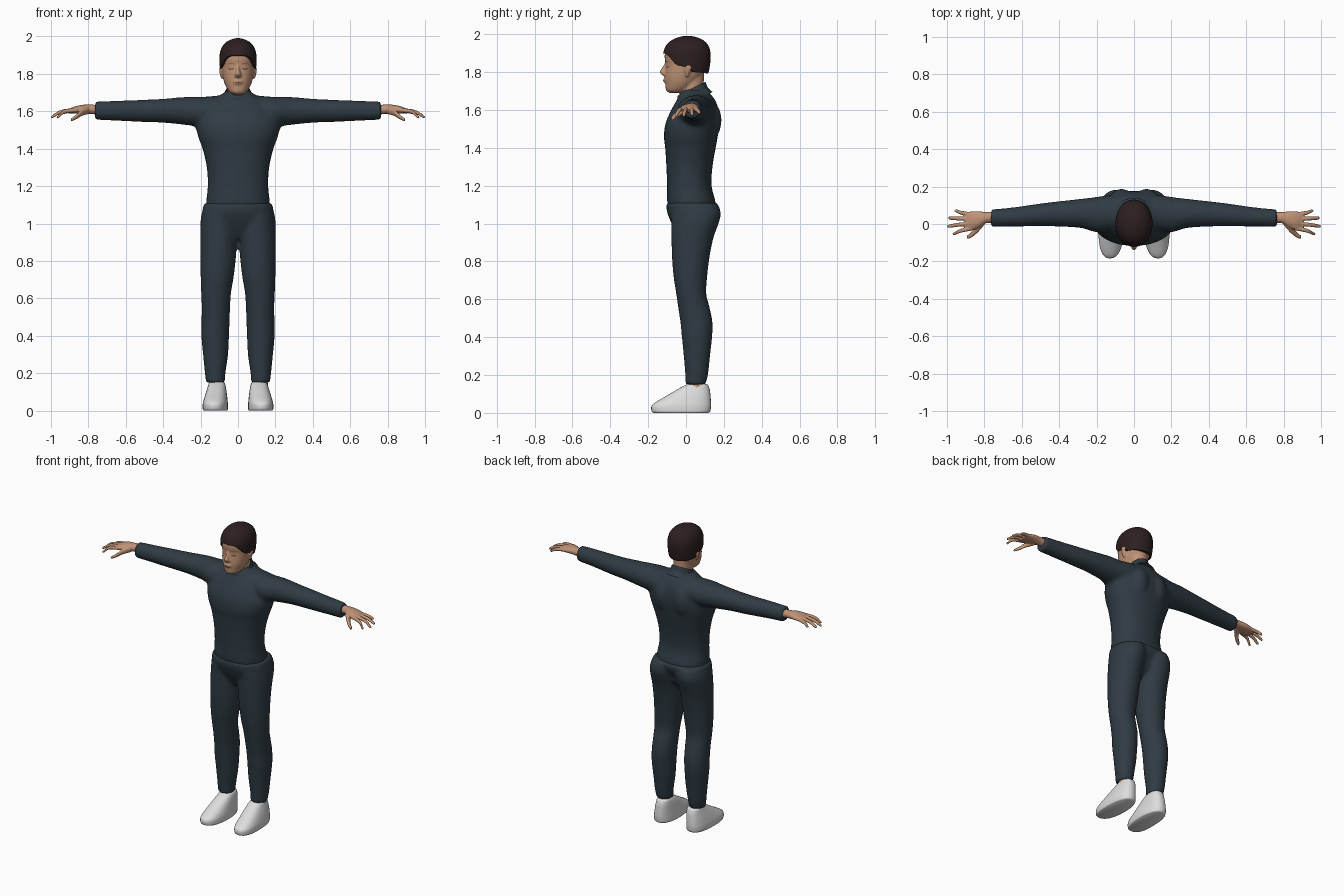
import bpy, bmesh, math
from mathutils import Vector


def material(name, rgb):
    m = bpy.data.materials.new(name)
    m.diffuse_color = (*rgb, 1)
    return m


SUIT = material("dark slate cloth", (0.028, 0.044, 0.056))
SKIN = material("tan skin", (0.52, 0.29, 0.18))
HAIR = material("dark brown hair", (0.026, 0.014, 0.014))
SHOE = material("light grey shoe", (0.72, 0.72, 0.72))
LIP = material("lip", (0.36, 0.16, 0.11))


def add_object(name, bm, mat, angle=50):
    bmesh.ops.recalc_face_normals(bm, faces=bm.faces)
    me = bpy.data.meshes.new(name)
    bm.to_mesh(me)
    bm.free()
    me.materials.append(mat)
    ob = bpy.data.objects.new(name, me)
    bpy.context.collection.objects.link(ob)
    select(ob)
    bpy.ops.object.shade_smooth_by_angle(angle=math.radians(angle))
    return ob


def select(ob):
    bpy.ops.object.select_all(action='DESELECT')
    ob.select_set(True)
    bpy.context.view_layer.objects.active = ob


def spline(secs, steps):
    """Catmull-Rom interpolation of the section tuples."""
    out = []
    for i in range(len(secs) - 1):
        p = [secs[max(i - 1, 0)], secs[i], secs[i + 1], secs[min(i + 2, len(secs) - 1)]]
        for s in range(steps):
            t = s / steps
            out.append([0.5 * (2 * b + (c - a) * t + (2 * a - 5 * b + 4 * c - d) * t * t
                               + (3 * b - a - 3 * c + d) * t ** 3) for a, b, c, d in zip(*p)])
    return out + [list(secs[-1])]


def loft(bm, secs, axis='Z', side=1, n=32, steps=4, power=2.0):
    """Sections: (position on axis, y min, y max, centre across, radius across)."""
    rings = []
    for t, y0, y1, b, rb in spline(secs, steps):
        ring = []
        for k in range(n):
            a = 2 * math.pi * k / n
            c, s = math.cos(a), math.sin(a)
            c = math.copysign(abs(c) ** (2 / power), c)
            s = math.copysign(abs(s) ** (2 / power), s)
            y, w = (y0 + y1) / 2 + s * (y1 - y0) / 2, b + c * rb
            ring.append(bm.verts.new((side * w, y, t) if axis == 'Z' else (side * t, y, w)))
        rings.append(ring)
    for r, q in zip(rings, rings[1:]):
        for k in range(n):
            bm.faces.new((r[k], r[(k + 1) % n], q[(k + 1) % n], q[k]))
    bm.faces.new(rings[0][::-1])
    bm.faces.new(rings[-1])


def fuse(name, bm, mat, voxel, smooth):
    """Blend overlapping lofts into one continuous skin."""
    ob = add_object(name, bm, mat)
    mod = ob.modifiers.new("fuse", 'REMESH')
    mod.mode, mod.voxel_size, mod.use_smooth_shade = 'VOXEL', voxel, True
    mod = ob.modifiers.new("soften", 'SMOOTH')
    mod.factor, mod.iterations = 0.5, smooth
    select(ob)
    bpy.ops.object.convert(target='MESH')
    bpy.ops.object.shade_smooth_by_angle(angle=math.radians(60))
    return ob


# Shirt: torso and two sleeves
bm = bmesh.new()
loft(bm, [(1.07, -.09, .155, 0, .168), (1.12, -.1, .155, 0, .17), (1.2, -.1, .135, 0, .162),
          (1.3, -.104, .14, 0, .167), (1.4, -.11, .157, 0, .19), (1.46, -.117, .168, 0, .212),
          (1.53, -.108, .176, 0, .225), (1.6, -.078, .172, 0, .2), (1.65, -.05, .155, 0, .15),
          (1.69, -.03, .125, 0, .09), (1.71, -.02, .11, 0, .06)], power=2.2)
for s in (1, -1):
    loft(bm, [(.03, -.01, .15, 1.60, .09), (.12, -.035, .155, 1.6, .083), (.2, -.045, .145, 1.597, .08),
              (.28, -.022, .135, 1.602, .075), (.4, -.014, .122, 1.603, .064), (.5, -.012, .11, 1.602, .06),
              (.64, -.014, .09, 1.603, .054), (.765, -.016, .078, 1.603, .049)], 'X', s)
    # shoulder blades
    loft(bm, [(1.4, .08, .11, .07, .02), (1.48, .08, .175, .07, .055), (1.58, .08, .185, .065, .06),
              (1.66, .08, .14, .06, .03)], side=s)
fuse("shirt", bm, SUIT, .011, 7)

# Collar: tilted ring, higher at the back
bm = bmesh.new()
loft(bm, [(1.64, -.06, .14, 0, .105), (1.675, -.045, .115, 0, .078), (1.705, -.045, .105, 0, .068),
          (1.712, -.04, .1, 0, .063), (1.70, -.036, .096, 0, .058)])
for v in bm.verts:
    v.co.z += (v.co.y - .03) * .5
add_object("collar", bm, SUIT)

# Trousers: pelvis and two legs
bm = bmesh.new()
loft(bm, [(.92, -.03, .07, 0, .05), (.97, -.06, .12, 0, .14), (1.02, -.085, .14, 0, .19),
          (1.07, -.102, .165, 0, .19), (1.11, -.103, .17, 0, .181)], power=2.2)
for s in (1, -1):
    loft(bm, [(.15, -.002, .102, .12, .051), (.2, -.004, .116, .122, .055), (.3, -.012, .127, .12, .067),
              (.4, -.022, .138, .122, .074), (.48, -.03, .14, .12, .075), (.56, -.042, .124, .118, .076),
              (.63, -.052, .107, .117, .08), (.72, -.066, .112, .111, .089), (.82, -.074, .124, .106, .095),
              (.92, -.077, .144, .103, .099), (1.0, -.078, .172, .1, .101), (1.05, -.08, .184, .096, .099),
              (1.1, -.07, .172, .09, .09)], side=s)
fuse("trousers", bm, SUIT, .011, 3)

# Hands: palm, four fingers and thumb
for s, label in ((1, "left"), (-1, "right")):
    bm = bmesh.new()
    loft(bm, [(.74, .005, .065, 1.607, .027), (.79, .004, .064, 1.611, .025), (.83, -.02, .068, 1.611, .024),
              (.87, -.032, .068, 1.607, .02), (.905, -.027, .06, 1.6, .012)], 'X', s, 20)
    for tx, ty, tz, by in ((.968, -.052, 1.568, -.022), (.997, -.012, 1.57, .003),
                           (.992, .032, 1.575, .027), (.957, .07, 1.583, .05)):
        mx = (.87 + tx) / 2 + .01
        loft(bm, [(.86, by - .012, by + .012, 1.607, .012),
                  (mx, (by + ty) / 2 - .011, (by + ty) / 2 + .011, 1.598, .011),
                  (tx - .008, ty - .009, ty + .009, tz + .003, .009),
                  (tx + .002, ty - .004, ty + .004, tz, .005)], 'X', s, 12)
    loft(bm, [(.80, -.005, .035, 1.605, .02), (.835, -.045, -.002, 1.593, .018),
              (.865, -.07, -.038, 1.57, .013), (.893, -.082, -.062, 1.554, .008)], 'X', s, 12)
    fuse(label + "_hand", bm, SKIN, .0045, 2)

    # Ankle and shoe
    bm = bmesh.new()
    loft(bm, [(.1, .02, .1, .12, .04), (.2, .015, .095, .12, .038)], n=20, steps=1)
    add_object(label + "_ankle", bm, SKIN)
    bm = bmesh.new()
    loft(bm, [(0, -.17, .118, .12, .062), (.008, -.181, .128, .12, .067), (.035, -.183, .132, .12, .067),
              (.055, -.163, .132, .119, .064), (.085, -.112, .13, .117, .058), (.12, -.053, .126, .114, .05),
              (.145, -.008, .118, .113, .043), (.152, .008, .11, .113, .036)], side=s, power=2.4)
    for v in bm.verts:    # toe turned slightly outward
        v.co.x += s * max(0, -v.co.y) * .04
    add_object(label + "_shoe", bm, SHOE)

# Head: skull, neck, nose and ears
bm = bmesh.new()
loft(bm, [(1.69, -.088, -.03, 0, .025), (1.703, -.105, .01, 0, .046), (1.735, -.109, .05, 0, .066),
          (1.77, -.112, .08, 0, .078), (1.81, -.109, .105, 0, .085), (1.84, -.107, .115, 0, .088),
          (1.88, -.113, .12, 0, .09), (1.92, -.105, .117, 0, .086), (1.955, -.07, .09, 0, .06),
          (1.975, -.02, .03, 0, .02)], power=2.15)
loft(bm, [(1.62, -.03, .1, 0, .058), (1.7, -.032, .094, 0, .056), (1.8, -.03, .095, 0, .06)])
loft(bm, [(1.775, -.112, -.09, 0, .012), (1.79, -.133, -.09, 0, .019), (1.803, -.14, -.09, 0, .014),
          (1.83, -.122, -.09, 0, .009), (1.85, -.111, -.09, 0, .008)], n=16)
loft(bm, [(1.742, -.112, -.09, 0, .02), (1.755, -.121, -.09, 0, .026), (1.768, -.115, -.09, 0, .02)], n=16)
for s in (1, -1):
    loft(bm, [(1.775, -.002, .012, .083, .008), (1.80, -.008, .022, .087, .011),
              (1.825, -.01, .032, .089, .012), (1.84, 0, .022, .088, .008)], side=s, n=16)
head = fuse("head", bm, SKIN, .0055, 2)

# Hair cap, its lower edge following a hairline
HAIRLINE = [(-.14, 1.905), (-.1, 1.893), (-.05, 1.835), (0, 1.828), (.035, 1.8), (.14, 1.79)]


def hairline(y):
    for (y0, z0), (y1, z1) in zip(HAIRLINE, HAIRLINE[1:]):
        if y <= y1:
            return z0 + (z1 - z0) * (y - y0) / (y1 - y0)
    return HAIRLINE[-1][1]


bm = bmesh.new()
loft(bm, [(1.785, -.112, .115, 0, .09), (1.82, -.117, .124, 0, .096), (1.87, -.122, .13, 0, .099),
          (1.91, -.118, .128, 0, .097), (1.945, -.102, .115, 0, .085), (1.97, -.073, .088, 0, .063),
          (1.985, -.035, .052, 0, .034), (1.991, -.005, .02, 0, .008)], n=48, steps=5, power=2.1)
for v in bm.verts:
    v.co.z = max(v.co.z, hairline(v.co.y))
bmesh.ops.remove_doubles(bm, verts=bm.verts, dist=.0004)
add_object("hair", bm, HAIR, 45)


# Painted face details: thin strips laid on the head surface
def face_strip(name, x0, x1, z, arch, height, mat, n=10):
    bm = bmesh.new()
    rows = []
    for i in range(n + 1):
        u = 2 * i / n - 1
        x, zc, h = x0 + (x1 - x0) * i / n, z + arch * (1 - u * u), height * (1 - .8 * u * u) / 2
        row = []
        for dz in (-h, h):
            hit, loc, _, _ = head.ray_cast(Vector((x, -1, zc + dz)), Vector((0, 1, 0)))
            row.append(bm.verts.new((x, (loc.y if hit else -.1) - .0015, zc + dz)))
        rows.append(row)
    for a, b in zip(rows, rows[1:]):
        bm.faces.new((a[0], b[0], b[1], a[1]))
    add_object(name, bm, mat)


bpy.context.view_layer.update()
for s, label in ((1, "left"), (-1, "right")):
    face_strip(label + "_eyelashes", s * .02, s * .055, 1.829, -.004, .005, HAIR)
    face_strip(label + "_eyebrow", s * .015, s * .06, 1.85, .006, .005, LIP)
face_strip("lips", -.026, .026, 1.754, 0, .012, LIP)
face_strip("mouth_line", -.022, .022, 1.7545, 0, .002, HAIR)
